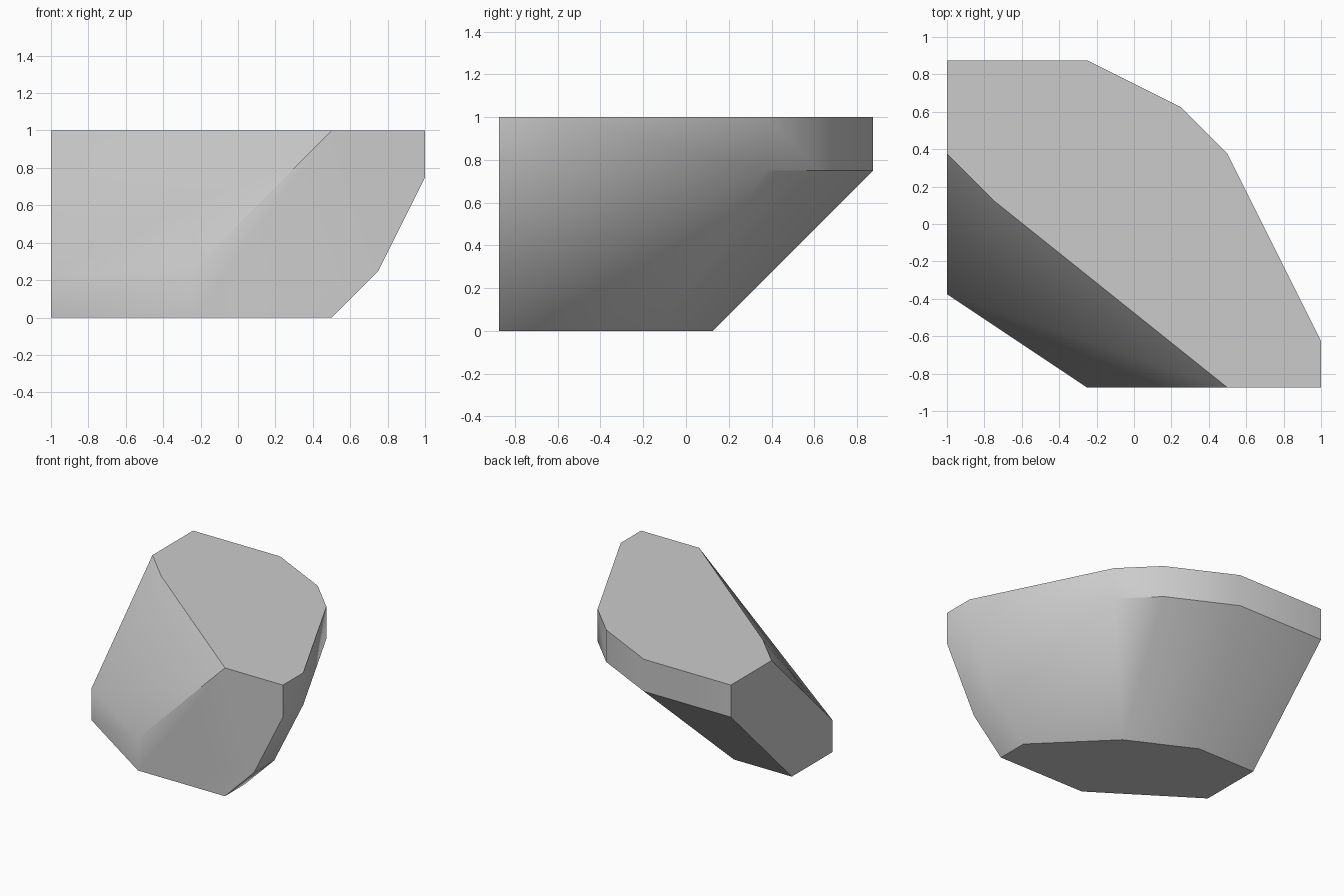
import bpy
import bmesh
import math

default_cube = bpy.data.objects.get("Cube")
if default_cube:
    bpy.data.objects.remove(default_cube, do_unlink=True)


def make_material(name, colour):
    material = bpy.data.materials.new(name)
    material.use_nodes = True
    material.diffuse_color = colour
    shader = material.node_tree.nodes["Principled BSDF"]
    shader.inputs["Base Color"].default_value = colour
    return material


def make_rock(name, outlines, unit, material):
    """Wrap a faceted convex skin around outlines given as (height, points)."""
    bm = bmesh.new()
    for height, points in outlines:
        for x, y in points:
            bm.verts.new((x * unit, y * unit, height * unit))
    bmesh.ops.convex_hull(bm, input=bm.verts[:])
    # Merge coplanar triangles into clean flat facets
    bmesh.ops.dissolve_limit(bm, angle_limit=math.radians(1),
                             verts=bm.verts[:], edges=bm.edges[:])
    bmesh.ops.recalc_face_normals(bm, faces=bm.faces[:])
    mesh = bpy.data.meshes.new(name)
    bm.to_mesh(mesh)
    bm.free()
    mesh.materials.append(material)
    rock = bpy.data.objects.new(name, mesh)
    bpy.context.collection.objects.link(rock)
    return rock


# Outlines on a grid of eighths
rim = [(8, -7), (8, -5), (4, 3), (2, 5), (-2, 7), (-8, 7)]
sloped_top_edge = [(-8, 3), (-6, 1), (4, -7)]
shoulder = [(6, -7), (6, -5), (-2, -7), (-8, -3)]
base = [(4, -7), (4, -5), (0, -1), (-4, 1), (-8, 1), (-8, -3), (-2, -7)]

grey = make_material("stone grey", (0.6, 0.6, 0.6, 1))
rock = make_rock("rock_block",
                 [(8, rim + sloped_top_edge), (6, rim), (2, shoulder), (0, base)],
                 1 / 8, grey)

# Soft shading on gentle folds, crisp edges on steep ones
bpy.ops.object.select_all(action="DESELECT")
rock.select_set(True)
bpy.context.view_layer.objects.active = rock
bpy.ops.object.shade_smooth_by_angle(angle=math.radians(40))
